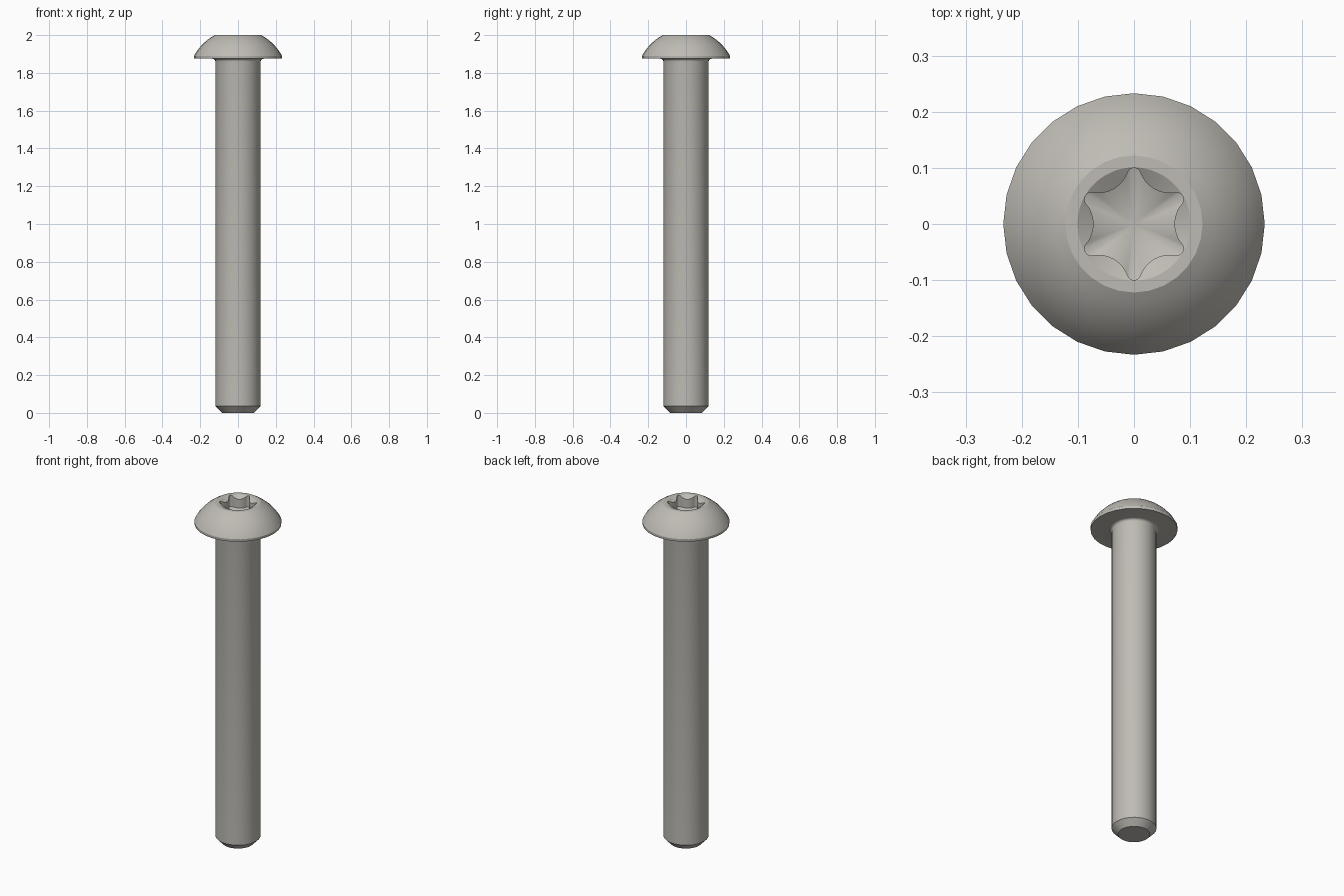
import bpy, bmesh
from math import sin, cos, pi, radians, sqrt, atan2, asin, acos

if "Cube" in bpy.data.objects:
    bpy.data.objects.remove(bpy.data.objects["Cube"])

SIDES = 28
bm = bmesh.new()


def ring(points):
    return [bm.verts.new(p) for p in points]


def circle(r, z, n=SIDES):
    return ring([(r * cos(2 * pi * i / n), r * sin(2 * pi * i / n), z) for i in range(n)])


def skin(a, b):
    n = len(a)
    for i in range(n):
        bm.faces.new((a[i], a[(i + 1) % n], b[(i + 1) % n], b[i]))


def loop_edges(loop):
    return [bm.edges.get((loop[i], loop[(i + 1) % len(loop)])) for i in range(len(loop))]


# Outer profile: chamfered tip, shank, fillet, head rim
profile = [(0.085, 0), (0.12, 0.036)]
for i in range(5):
    t = pi / 2 * i / 4
    profile.append((0.135 - 0.015 * cos(t), 1.86 + 0.015 * sin(t)))
profile += [(0.232, 1.875), (0.233, 1.89)]

# Domed head: spherical arc up to the flat top
R_RIM, Z_RIM, R_TOP, Z_TOP = 0.233, 1.89, 0.122, 2.0
zc = (Z_RIM + Z_TOP - (R_RIM**2 - R_TOP**2) / (Z_TOP - Z_RIM)) / 2
rad = sqrt(R_TOP**2 + (Z_TOP - zc)**2)
a0, a1 = acos(R_RIM / rad), acos(R_TOP / rad)
for i in range(1, 8):
    a = a0 + (a1 - a0) * i / 7
    profile.append((rad * cos(a), zc + rad * sin(a)))

rings = [circle(r, z) for r, z in profile]
for a, b in zip(rings, rings[1:]):
    skin(a, b)
bm.faces.new(rings[0])

# Six-lobed star outline from tangent arcs
R_IN, R_OUT, RL = 0.072, 0.100, 0.012
cx, cy = (R_OUT - RL) * cos(pi / 6), (R_OUT - RL) * sin(pi / 6)
k = cx - R_IN
rv = (k * k + cy * cy - RL * RL) / (2 * (RL + k))
d = R_IN + rv
ang = atan2(cy, d - cx)
star = []
for s in range(6):
    base = s * pi / 3
    pts = []
    for i in range(9):                       # broad inward bulge
        t = pi + ang - 2 * ang * i / 8
        pts.append((d + rv * cos(t), rv * sin(t)))
    pts.sort(key=lambda p: p[1])
    for i in range(1, 8):                    # rounded lobe
        t = -ang + (2 * ang + pi / 3) * i / 8
        pts.append((cx + RL * cos(t), cy + RL * sin(t)))
    star += [(x * cos(base) - y * sin(base), x * sin(base) + y * cos(base)) for x, y in pts]

# Drive recess: countersink, star walls, conical floor
R_CS = 0.1008
cs = ring([(R_CS * x / sqrt(x * x + y * y), R_CS * y / sqrt(x * x + y * y), Z_TOP) for x, y in star])
upper = ring([(x, y, Z_TOP - 0.6 * (R_CS - sqrt(x * x + y * y))) for x, y in star])
lower = ring([(x, y, 1.932) for x, y in star])
skin(cs, upper)
skin(upper, lower)
apex = bm.verts.new((0, 0, 1.905))
for i in range(len(lower)):
    bm.faces.new((lower[i], lower[(i + 1) % len(lower)], apex))

# Flat top land between dome and recess
bmesh.ops.bridge_loops(bm, edges=loop_edges(rings[-1]) + loop_edges(cs))
bmesh.ops.recalc_face_normals(bm, faces=bm.faces[:])

mesh = bpy.data.meshes.new("button_head_screw")
bm.to_mesh(mesh)
bm.free()
screw = bpy.data.objects.new("button_head_screw", mesh)
bpy.context.collection.objects.link(screw)

steel = bpy.data.materials.new("warm grey steel")
steel.diffuse_color = (0.52, 0.50, 0.46, 1)
steel.use_nodes = True
steel.node_tree.nodes["Principled BSDF"].inputs["Base Color"].default_value = steel.diffuse_color
mesh.materials.append(steel)

bpy.context.view_layer.objects.active = screw
screw.select_set(True)
bpy.ops.object.shade_smooth_by_angle(angle=radians(24))
